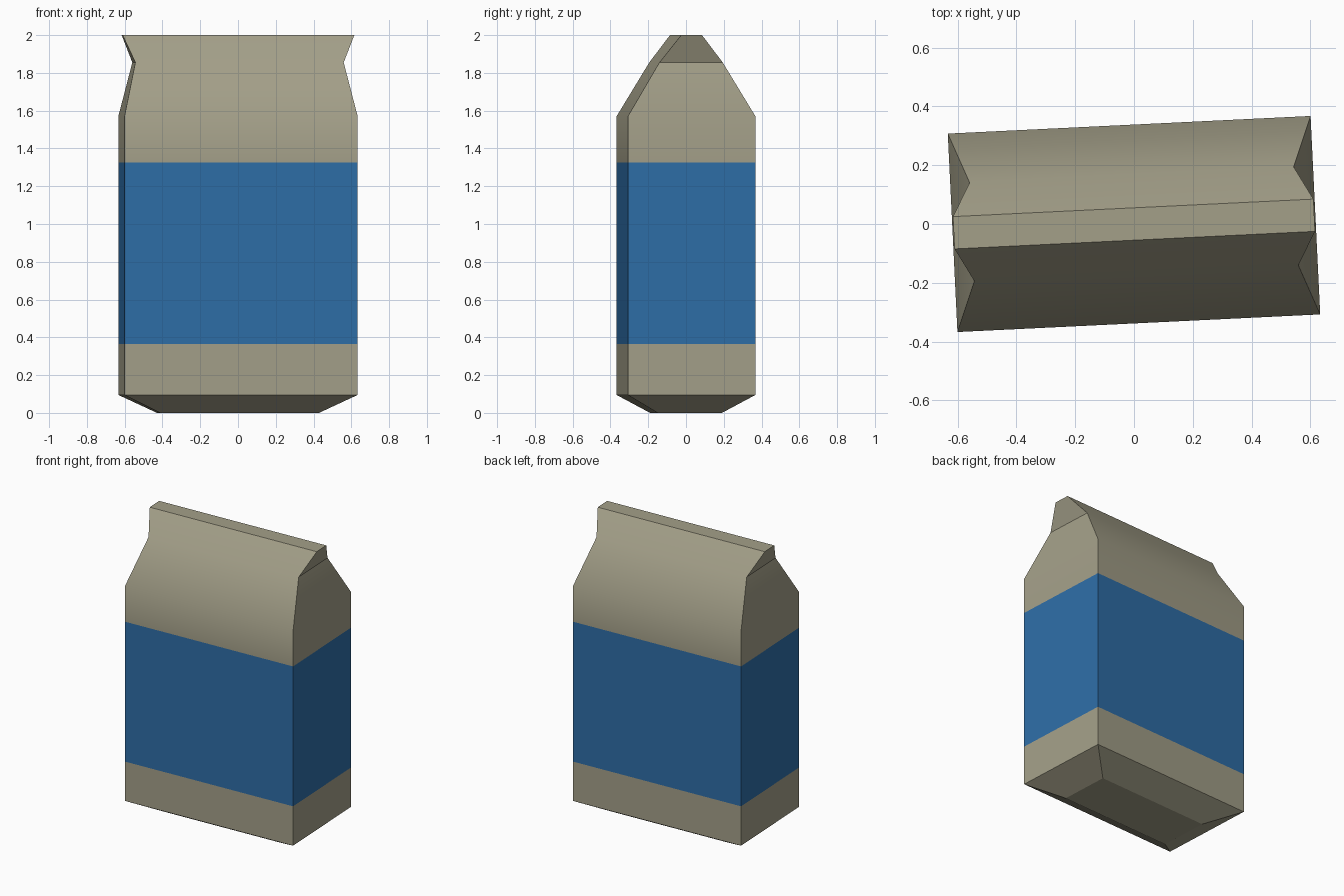
import bpy, bmesh, math

if "Cube" in bpy.data.objects:
    bpy.data.objects.remove(bpy.data.objects["Cube"])


def material(name, color):
    mat = bpy.data.materials.new(name)
    mat.diffuse_color = (*color, 1)
    mat.use_nodes = True
    mat.node_tree.nodes["Principled BSDF"].inputs["Base Color"].default_value = mat.diffuse_color
    return mat


# Rectangular cross-sections of the bag: half width, half depth, height
SECTIONS = [
    (0.421, 0.170, 0.0),     # base
    (0.618, 0.338, 0.095),   # bottom bevel
    (0.618, 0.338, 0.365),   # band start
    (0.618, 0.338, 1.325),   # band end
    (0.618, 0.338, 1.57),    # shoulder
    (0.552, 0.168, 1.855),   # pinched gusset
    (0.614, 0.055, 2.0),     # folded top
]
BAND = 2

bm = bmesh.new()
rings = [[bm.verts.new((sx * hx, sy * hy, z))
          for sx, sy in ((-1, -1), (1, -1), (1, 1), (-1, 1))]
         for hx, hy, z in SECTIONS]

# Walls, with the coloured band on the middle section
for level, (low, high) in enumerate(zip(rings, rings[1:])):
    for i in range(4):
        j = (i + 1) % 4
        face = bm.faces.new((low[i], low[j], high[j], high[i]))
        face.material_index = 1 if level == BAND else 0

# Closed base and top
bm.faces.new(rings[0][::-1])
bm.faces.new(rings[-1])
bm.normal_update()

# Soft shoulders, crisp corners, folds and base
for face in bm.faces:
    face.smooth = True
for edge in bm.edges:
    at_base = any(v.co.z < 0.01 for v in edge.verts)
    edge.smooth = not at_base and edge.calc_face_angle() < math.radians(33)

mesh = bpy.data.meshes.new("paper_bag")
bm.to_mesh(mesh)
bm.free()
mesh.materials.append(material("tan_paper", (0.37, 0.35, 0.25)))
mesh.materials.append(material("blue_band", (0.027, 0.155, 0.39)))

bag = bpy.data.objects.new("paper_bag", mesh)
bag.rotation_euler.z = math.radians(2.78)
bpy.context.collection.objects.link(bag)
